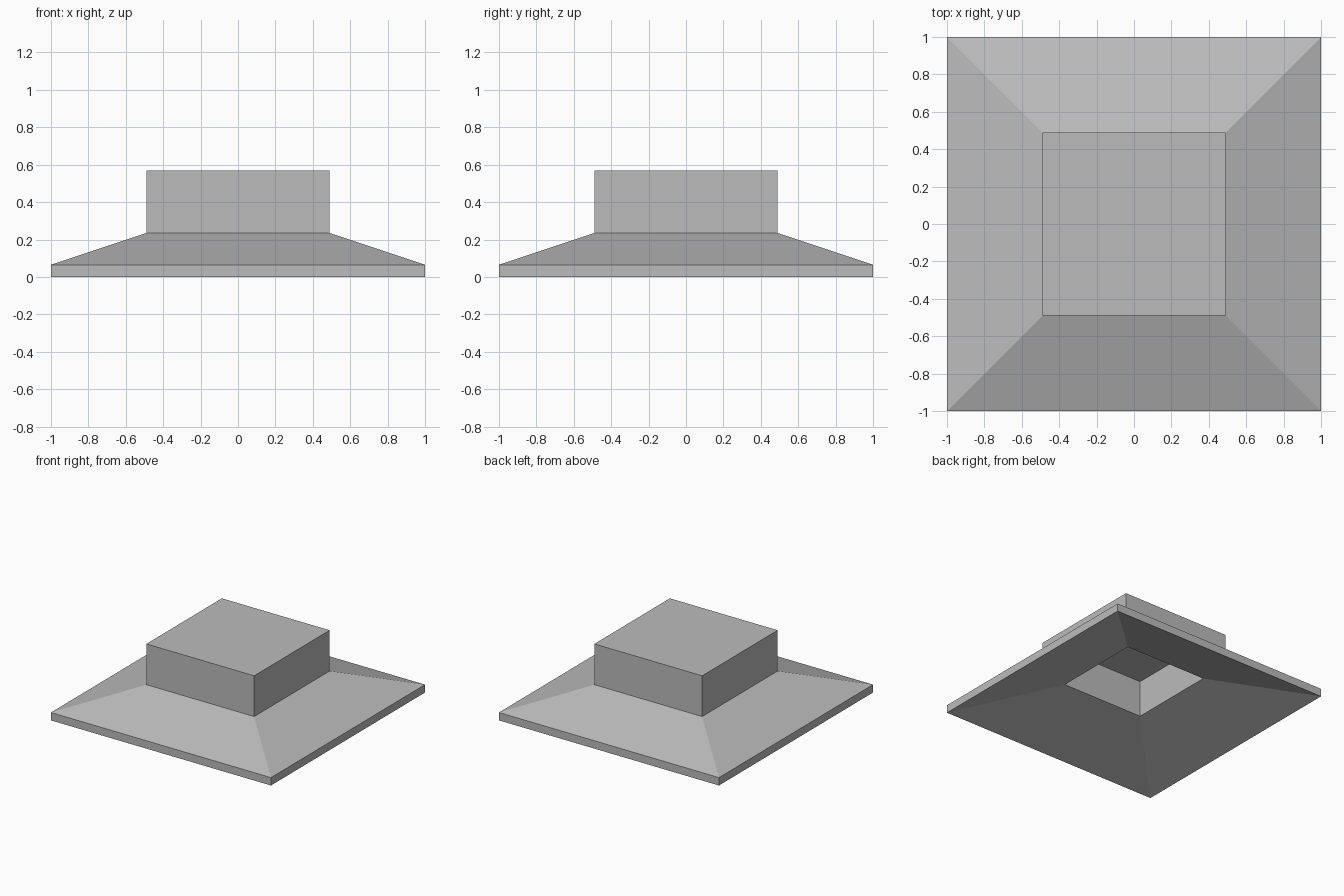
import bpy
import bmesh

cube = bpy.data.objects.get("Cube")
if cube:
    bpy.data.objects.remove(cube, do_unlink=True)

# Single plain grey finish
grey = bpy.data.materials.new("plain_grey")
grey.use_nodes = True
colour = (0.5, 0.5, 0.5, 1)
grey.diffuse_color = colour
grey.node_tree.nodes["Principled BSDF"].inputs["Base Color"].default_value = colour


def square_shell(name, profile):
    """Loft square rings given as (half width, height), capping both ends."""
    bm = bmesh.new()
    corners = [(-1, -1), (1, -1), (1, 1), (-1, 1)]
    rings = [[bm.verts.new((x * r, y * r, z)) for x, y in corners] for r, z in profile]
    for low, high in zip(rings, rings[1:]):
        for i in range(4):
            j = (i + 1) % 4
            bm.faces.new((low[i], low[j], high[j], high[i]))
    bm.faces.new(rings[0])
    bm.faces.new(rings[-1])
    bmesh.ops.recalc_face_normals(bm, faces=bm.faces)
    mesh = bpy.data.meshes.new(name)
    bm.to_mesh(mesh)
    bm.free()
    mesh.materials.append(grey)
    obj = bpy.data.objects.new(name, mesh)
    bpy.context.collection.objects.link(obj)
    return obj


# Hollow cap: inner ceiling, inner wall, flared underside, rim, slope, outer wall, top
square_shell("flared_cap", [
    (0.37, 0.50), (0.37, 0.20), (1.0, 0.0),
    (1.0, 0.065), (0.49, 0.235), (0.49, 0.57),
])
